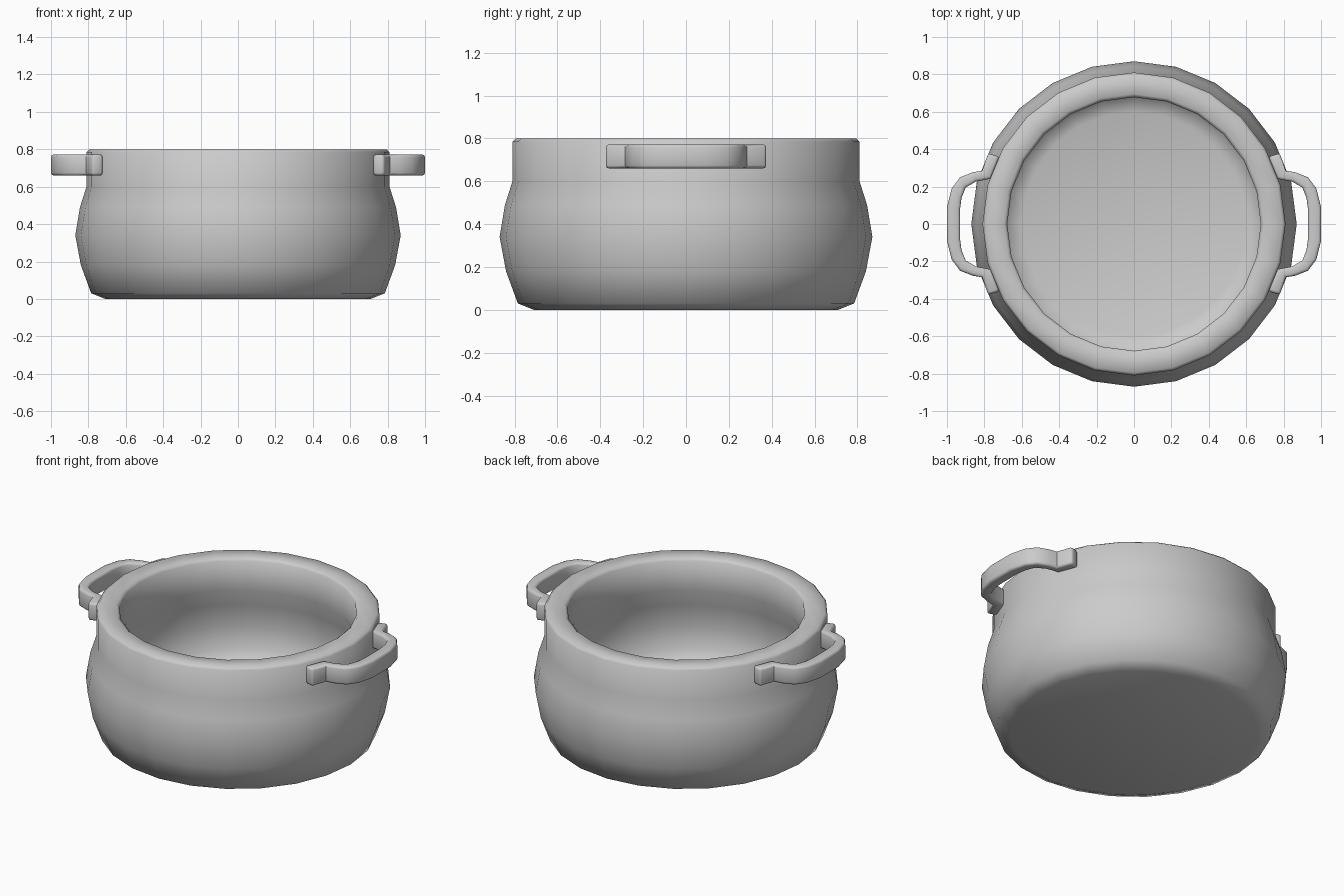
import bpy, bmesh
from math import sin, cos, pi, radians

if "Cube" in bpy.data.objects:
    bpy.data.objects.remove(bpy.data.objects["Cube"])

SIDES = 24


def finish(name, bm, angle):
    bmesh.ops.recalc_face_normals(bm, faces=bm.faces)
    me = bpy.data.meshes.new(name)
    bm.to_mesh(me)
    bm.free()
    ob = bpy.data.objects.new(name, me)
    bpy.context.collection.objects.link(ob)
    bpy.ops.object.select_all(action='DESELECT')
    ob.select_set(True)
    bpy.context.view_layer.objects.active = ob
    bpy.ops.object.shade_smooth_by_angle(angle=radians(angle))
    return ob


# Pot body: one closed lathe profile, outer wall up, over the rim, down inside
profile = [(0.71, 0.0), (0.785, 0.03), (0.84, 0.18), (0.87, 0.34), (0.845, 0.49),
           (0.81, 0.60), (0.81, 0.785), (0.795, 0.80),
           (0.695, 0.80), (0.678, 0.785), (0.678, 0.60), (0.715, 0.49),
           (0.74, 0.34), (0.715, 0.21), (0.67, 0.145), (0.60, 0.12)]
bm = bmesh.new()
rings = [[bm.verts.new((r * cos(2 * pi * i / SIDES), r * sin(2 * pi * i / SIDES), z))
          for i in range(SIDES)] for r, z in profile]
for a, b in zip(rings, rings[1:]):
    for i in range(SIDES):
        j = (i + 1) % SIDES
        bm.faces.new((a[i], a[j], b[j], b[i]))
bm.faces.new(rings[0])
bm.faces.new(rings[-1])
finish("pot_body", bm, 50)

# Handles: flat strap between an outer and an inner outline, feet on the rim wall
outer = [(0.78, 0.378), (0.812, 0.285), (0.86, 0.277), (0.93, 0.25), (0.975, 0.19), (1.0, 0.09)]
inner = [(0.72, 0.36), (0.765, 0.242), (0.845, 0.227), (0.90, 0.195), (0.922, 0.14), (0.93, 0.08)]
outer += [(x, -y) for x, y in reversed(outer)]
inner += [(x, -y) for x, y in reversed(inner)]


def handle(name, side):
    bm = bmesh.new()
    sections = [[bm.verts.new((side * x, y, z)) for (x, y), z in
                 ((o, 0.66), (o, 0.772), (n, 0.772), (n, 0.66))]
                for o, n in zip(outer, inner)]
    for a, b in zip(sections, sections[1:]):
        for i in range(4):
            j = (i + 1) % 4
            bm.faces.new((a[i], a[j], b[j], b[i]))
    bm.faces.new(sections[0])
    bm.faces.new(sections[-1])
    bmesh.ops.recalc_face_normals(bm, faces=bm.faces)
    # Soften the long edges and the foot ends
    edges = [e for e in bm.edges if e.calc_face_angle(0) > radians(65)]
    bmesh.ops.bevel(bm, geom=edges, offset=0.014, segments=2, profile=0.5, affect='EDGES')
    finish(name, bm, 50)


handle("right_handle", 1)
handle("left_handle", -1)
